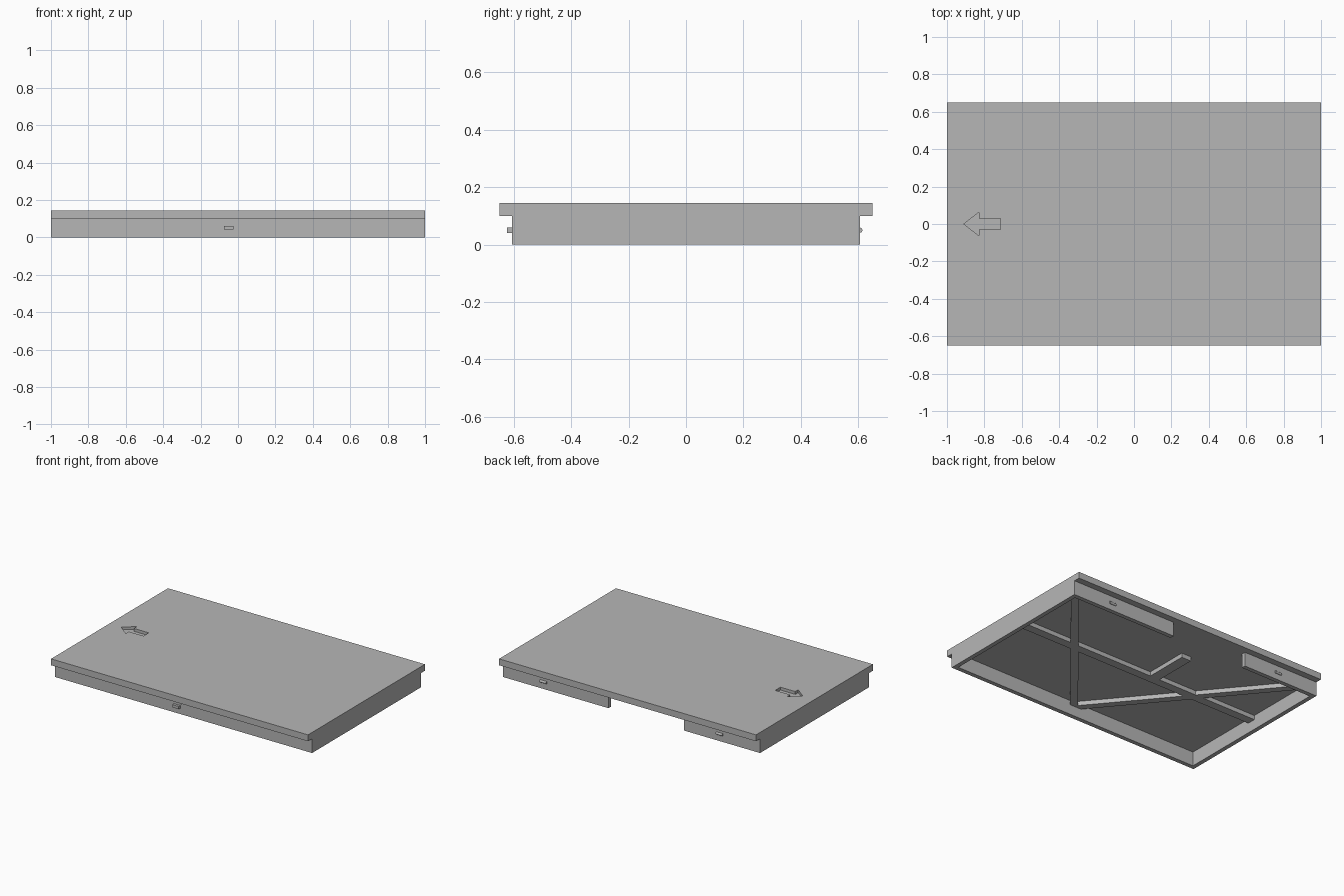
import bpy
import bmesh
import math
from mathutils import Vector

cube = bpy.data.objects.get("Cube")
if cube:
    bpy.data.objects.remove(cube, do_unlink=True)

# One plain grey plastic
grey = bpy.data.materials.new("plain_grey")
grey.use_nodes = True
colour = (0.47, 0.47, 0.47, 1)
grey.diffuse_color = colour
grey.node_tree.nodes["Principled BSDF"].inputs["Base Color"].default_value = colour


def prism(name, points, z0, z1):
    """Extrude a flat outline (x, y) from z0 up to z1."""
    bm = bmesh.new()
    face = bm.faces.new([bm.verts.new((x, y, z0)) for x, y in points])
    top = bmesh.ops.extrude_face_region(bm, geom=[face])
    verts = [g for g in top["geom"] if isinstance(g, bmesh.types.BMVert)]
    bmesh.ops.translate(bm, verts=verts, vec=(0, 0, z1 - z0))
    bmesh.ops.recalc_face_normals(bm, faces=bm.faces)
    mesh = bpy.data.meshes.new(name)
    bm.to_mesh(mesh)
    bm.free()
    mesh.materials.append(grey)
    obj = bpy.data.objects.new(name, mesh)
    bpy.context.collection.objects.link(obj)
    return obj


def box(name, x0, x1, y0, y1, z0, z1):
    return prism(name, [(x0, y0), (x1, y0), (x1, y1), (x0, y1)], z0, z1)


def bar(name, start, end, width, z0, z1):
    """Straight rib between two plan points."""
    a, b = Vector(start), Vector(end)
    d = (b - a).normalized() * width / 2
    n = Vector((-d.y, d.x))
    return prism(name, [a + n, b + n, b - n, a - n], z0, z1)


WALL = 0.03      # wall thickness
SKIRT = 0.605    # half depth of the skirt
UNDER = 0.10     # underside of the lid
TOP = 0.145
RIB = 0.07       # lower face of the ribs
inner_x, inner_y = 1 - WALL, SKIRT - WALL

# Lid with an engraved arrow
lid = box("lid", -1, 1, -0.65, 0.65, UNDER, TOP)
half = [(-0.83, 0.062), (-0.83, 0.029), (-0.715, 0.029)]
arrow = [(-0.91, 0)] + half + [(x, -y) for x, y in reversed(half)]
cutter = prism("arrow_cutter", arrow, TOP - 0.02, TOP + 0.02)
cutter.hide_render = True
cut = lid.modifiers.new("engraving", "BOOLEAN")
cut.operation = "DIFFERENCE"
cut.object = cutter
bpy.context.view_layer.objects.active = lid
bpy.ops.object.modifier_apply(modifier=cut.name)
bpy.data.objects.remove(cutter, do_unlink=True)

# Skirt walls, with a gap in the back
box("left_wall", inner_x, 1, -SKIRT, SKIRT, 0, UNDER)
box("right_wall", -1, -inner_x, -SKIRT, SKIRT, 0, UNDER)
box("front_wall", -inner_x, inner_x, -SKIRT, -inner_y, 0, UNDER)
box("back_left_wall", 0.18, inner_x, inner_y, SKIRT, 0, UNDER)
box("back_right_wall", -inner_x, -0.41, inner_y, SKIRT, 0, UNDER)

# Stiffening ribs under the lid
box("long_rib", -inner_x, inner_x, -0.03, 0.03, RIB, UNDER)
box("short_rib", -0.185, -0.11, 0.03, 0.34, RIB, UNDER)
for side, name in ((1, "left"), (-1, "right")):
    bar(name + "_diagonal_rib", (0, -0.59), (side * 0.975, 0.58), 0.05, RIB, UNDER)

# Front locating tab
box("front_tab", -0.075, -0.025, -0.623, -SKIRT, 0.041, 0.06)

# Rounded snap tabs on the back
for x, name in ((0.685, "left"), (-0.685, "right")):
    bpy.ops.mesh.primitive_cylinder_add(
        vertices=16, radius=0.009, depth=0.05,
        location=(x, SKIRT, 0.05), rotation=(0, math.pi / 2, 0))
    tab = bpy.context.object
    tab.name = name + "_snap_tab"
    tab.data.materials.append(grey)
    bpy.ops.object.shade_smooth_by_angle()
